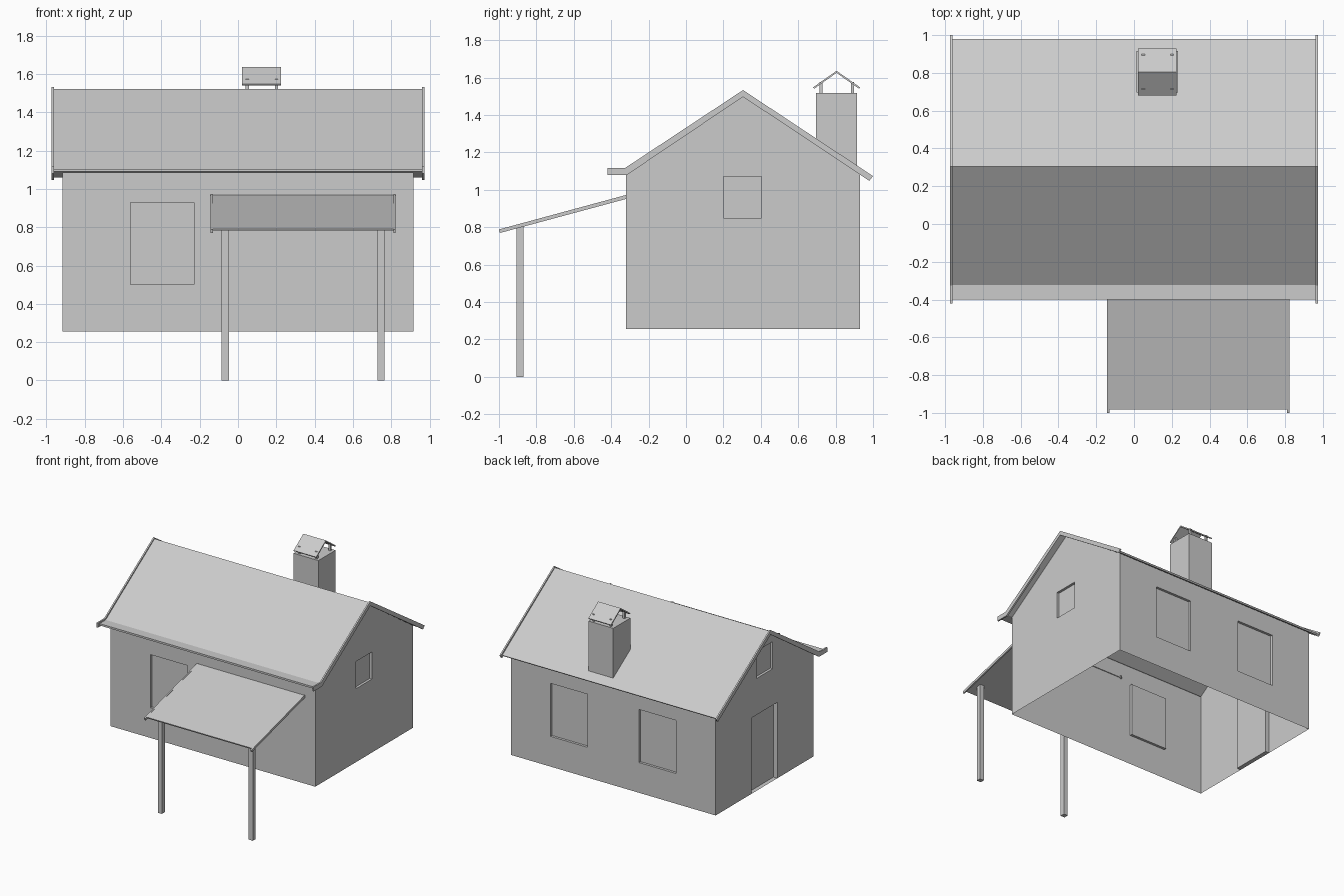
import bpy, bmesh
from mathutils import Vector

if "Cube" in bpy.data.objects:
    bpy.data.objects.remove(bpy.data.objects["Cube"])


def finish(name, bm):
    me = bpy.data.meshes.new(name)
    bm.to_mesh(me)
    bm.free()
    ob = bpy.data.objects.new(name, me)
    bpy.context.collection.objects.link(ob)
    return ob


def extrude_x(name, profile, x0, x1):
    """Solid made by sweeping a (y, z) outline from x0 to x1."""
    bm = bmesh.new()
    f = bm.faces.new([bm.verts.new((x0, y, z)) for y, z in profile])
    r = bmesh.ops.extrude_face_region(bm, geom=[f])
    vs = [g for g in r["geom"] if isinstance(g, bmesh.types.BMVert)]
    bmesh.ops.translate(bm, verts=vs, vec=(x1 - x0, 0, 0))
    bmesh.ops.recalc_face_normals(bm, faces=bm.faces)
    return finish(name, bm)


def box(name, x0, x1, y0, y1, z0, z1):
    return extrude_x(name, [(y0, z0), (y1, z0), (y1, z1), (y0, z1)], x0, x1)


def wall(name, axis, pos, inward, outline, openings):
    """Thin wall sheet with recessed openings (u0, u1, z0, z1, depth)."""
    def pt(u, z):
        return Vector((pos, u, z)) if axis == 0 else Vector((u, pos, z))
    u_dir, z_dir = pt(1, 0) - pt(0, 0), Vector((0, 0, 1))
    push = Vector((inward, 0, 0)) if axis == 0 else Vector((0, inward, 0))
    bm = bmesh.new()
    f = bm.faces.new([bm.verts.new(pt(u, z)) for u, z in outline])
    f.normal_update()
    if f.normal.dot(push) > 0:
        f.normal_flip()
    for u0, u1, z0, z1, depth in openings:
        for co, no in ((pt(u0, z0), u_dir), (pt(u1, z0), u_dir),
                       (pt(u0, z0), z_dir), (pt(u0, z1), z_dir)):
            bmesh.ops.bisect_plane(bm, geom=bm.verts[:] + bm.edges[:] + bm.faces[:],
                                   plane_co=co, plane_no=no, dist=1e-5)
    for u0, u1, z0, z1, depth in openings:
        inside = []
        for f in bm.faces:
            c = f.calc_center_median()
            if u0 < c.dot(u_dir) < u1 and z0 < c.z < z1 and abs(c[axis] - pos) < 1e-5:
                inside.append(f)
        r = bmesh.ops.extrude_face_region(bm, geom=inside)
        vs = [g for g in r["geom"] if isinstance(g, bmesh.types.BMVert)]
        bmesh.ops.translate(bm, verts=vs, vec=push * depth)
        bmesh.ops.delete(bm, geom=[f for f in inside if f.is_valid], context="FACES")
    return finish(name, bm)


# Walls, open underneath
X, YF, YB, Z0, ZE, YR, ZR = 0.917, -0.32, 0.93, 0.255, 1.085, 0.305, 1.505
long_side = [(-X, Z0), (X, Z0), (X, ZE), (-X, ZE)]
gable = [(YF, Z0), (YB, Z0), (YB, ZE), (YR, ZR), (YF, ZE)]
left_win = (-0.562, -0.23, 0.5, 0.93, 0.02)
right_win = (0.23, 0.562, 0.5, 0.93, 0.02)
wall("front_wall", 1, YF, 1, long_side, [left_win])
wall("back_wall", 1, YB, -1, long_side, [left_win, right_win])
wall("right_wall", 0, X, -1, gable, [(0.2, 0.405, 0.85, 1.07, 0.02)])
wall("left_wall", 0, -X, 1, gable, [(0.2, 0.405, 1.165, 1.385, 0.02),
                                    (0.14, 0.47, Z0, 0.87, 0.035)])

# Main roof with flat front eave
extrude_x("main_roof", [(-0.4, 1.09), (-0.317, 1.09), (YR, 1.507), (0.97, 1.06),
                        (0.98, 1.07), (YR, 1.523), (-0.322, 1.105), (-0.4, 1.105)],
          -0.962, 0.962)

# Gable edge boards
board = [(-0.42, 1.08), (-0.315, 1.08), (YR, 1.497), (0.98, 1.048),
         (1.0, 1.073), (YR, 1.533), (-0.325, 1.117), (-0.42, 1.117)]
for side, x in (("left", -0.973), ("right", 0.961)):
    extrude_x(side + "_gable_board", board, x, x + 0.012)

# Porch roof, edge strips and posts
extrude_x("porch_roof", [(-0.98, 0.782), (-0.315, 0.96), (-0.315, 0.971), (-0.983, 0.792)],
          -0.135, 0.815)
for side, x in (("left", -0.143), ("right", 0.811)):
    extrude_x("porch_edge_" + side,
              [(-0.995, 0.769), (-0.305, 0.955), (-0.31, 0.975), (-1.0, 0.788)], x, x + 0.012)
for side, x in (("left", -0.085), ("right", 0.729)):
    extrude_x("porch_post_" + side,
              [(-0.905, 0), (-0.868, 0), (-0.868, 0.815), (-0.905, 0.805)], x, x + 0.037)

# Chimney, cap supports and cap
extrude_x("chimney", [(0.695, 1.25), (0.915, 1.105), (0.915, 1.517), (0.695, 1.517)],
          0.012, 0.234)
for i, x in enumerate((0.04, 0.193)):
    for j, y in enumerate((0.713, 0.882)):
        box(f"cap_support_{i}{j}", x, x + 0.017, y, y + 0.017, 1.51, 1.575)
extrude_x("chimney_cap", [(0.68, 1.548), (0.685, 1.54), (0.805, 1.625), (0.925, 1.54),
                          (0.93, 1.548), (0.805, 1.636)], 0.022, 0.224)
